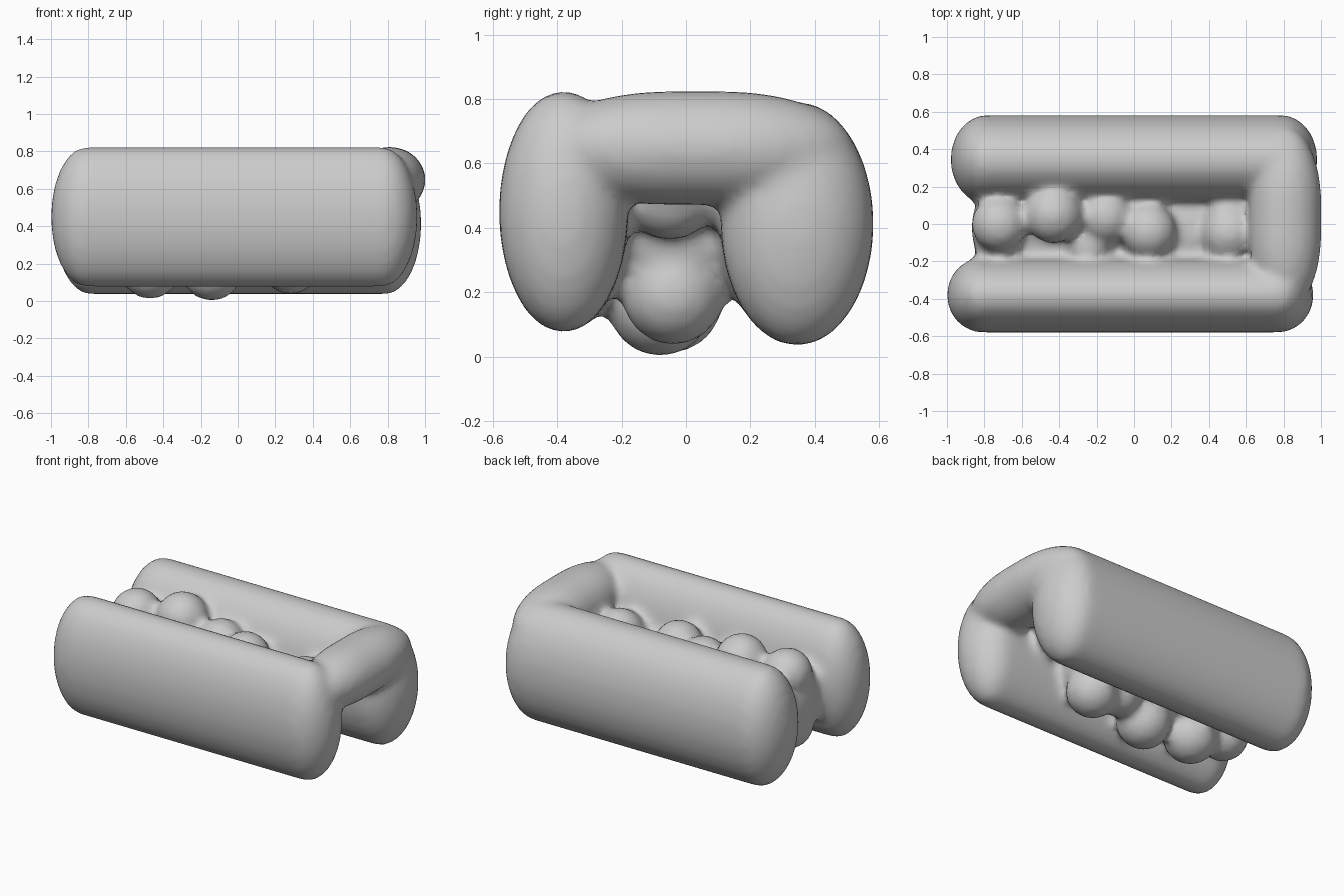
import bpy, bmesh
from math import sin, cos, pi

if "Cube" in bpy.data.objects:
    bpy.data.objects.remove(bpy.data.objects["Cube"])

bm = bmesh.new()

def capsule(axis, lo, hi, cap, centre, ra, rb, n=40):
    """Closed elliptical roll along x or y with domed ends; centre/ra/rb lie across it."""
    steps = [(lo + cap * (1 - cos(i * pi / 16)), sin(i * pi / 16)) for i in range(1, 9)]
    steps += [(hi - cap * (1 - cos(i * pi / 16)), sin(i * pi / 16)) for i in range(8, 0, -1)]

    def point(t, a, z):
        return bm.verts.new((t, a, z) if axis == 'x' else (a, t, z))

    rings = [[point(t, centre[0] + ra * s * cos(2 * pi * k / n),
                    centre[1] + rb * s * sin(2 * pi * k / n)) for k in range(n)]
             for t, s in steps]
    for r0, r1 in zip(rings, rings[1:]):
        for k in range(n):
            bm.faces.new((r0[k], r0[(k + 1) % n], r1[(k + 1) % n], r1[k]))
    for ring, t in ((rings[0], lo), (rings[-1], hi)):
        tip = point(t, *centre)
        for k in range(n):
            bm.faces.new((ring[k], ring[(k + 1) % n], tip))

def ball(x, y, z, r, ry=None, rz=None):
    made = bmesh.ops.create_icosphere(bm, subdivisions=3, radius=1)['verts']
    bmesh.ops.scale(bm, vec=(r, ry or r, rz or r), verts=made)
    bmesh.ops.translate(bm, vec=(x, y, z), verts=made)

# two long rolls
capsule('x', -1.0, 0.96, 0.19, (-0.38, 0.45), 0.2, 0.375)
capsule('x', -0.98, 0.98, 0.19, (0.345, 0.413), 0.237, 0.378)
# bridge over the right end
capsule('y', -0.46, 0.52, 0.4, (0.81, 0.648), 0.192, 0.177)

# upper row of lumps
for x, y, z, r in [(-0.72, 0.0, 0.60, 0.15), (-0.43, 0.05, 0.63, 0.155),
                   (-0.15, 0.04, 0.54, 0.15), (-0.24, -0.12, 0.49, 0.13),
                   (0.08, -0.04, 0.55, 0.15), (0.51, -0.05, 0.51, 0.15)]:
    ball(x, y, z, r)
# filling that webs the lumps to both rolls
capsule('x', -0.86, 0.42, 0.1, (-0.04, 0.37), 0.25, 0.16)
ball(-0.72, -0.02, 0.42, 0.15, 0.23, 0.25)
ball(0.5, -0.04, 0.51, 0.13, 0.22, 0.12)
# lower row of lumps
for x, y, z, r in [(-0.70, -0.03, 0.26, 0.155), (-0.47, -0.05, 0.175, 0.165),
                   (-0.14, -0.08, 0.165, 0.165), (0.1, -0.02, 0.24, 0.14),
                   (0.28, -0.04, 0.195, 0.16)]:
    ball(x, y, z, r)

bmesh.ops.recalc_face_normals(bm, faces=bm.faces)
mesh = bpy.data.meshes.new("fused_rolls")
bm.to_mesh(mesh)
bm.free()
body = bpy.data.objects.new("fused_rolls", mesh)
bpy.context.collection.objects.link(body)

# melt all parts into one soft skin
fuse = body.modifiers.new("fuse", 'REMESH')
fuse.mode = 'VOXEL'
fuse.voxel_size = 0.025
fuse.use_smooth_shade = True
soften = body.modifiers.new("soften", 'SMOOTH')
soften.factor = 0.5
soften.iterations = 6
